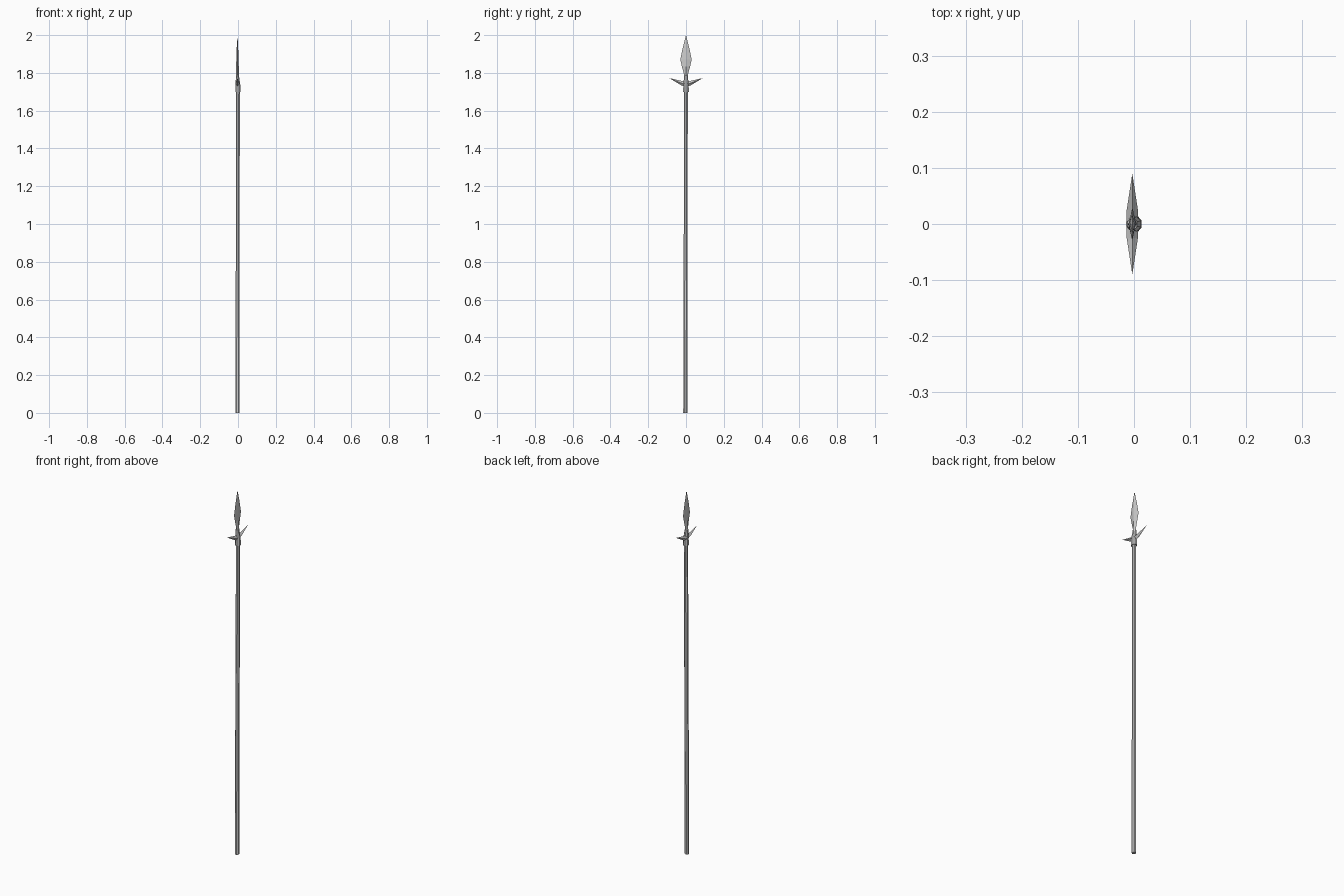
import bpy, bmesh, math
from mathutils import Vector

if "Cube" in bpy.data.objects:
    bpy.data.objects.remove(bpy.data.objects["Cube"])


def loft(name, rings):
    """Skin a list of rings (equal point counts) and cap both ends."""
    bm = bmesh.new()
    loops = [[bm.verts.new(p) for p in ring] for ring in rings]
    n = len(loops[0])
    for a, b in zip(loops, loops[1:]):
        for i in range(n):
            j = (i + 1) % n
            bm.faces.new((a[i], a[j], b[j], b[i]))
    bm.faces.new(loops[0][::-1])
    bm.faces.new(loops[-1])
    bmesh.ops.remove_doubles(bm, verts=bm.verts, dist=1e-5)
    bmesh.ops.recalc_face_normals(bm, faces=bm.faces)
    mesh = bpy.data.meshes.new(name)
    bm.to_mesh(mesh)
    bm.free()
    obj = bpy.data.objects.new(name, mesh)
    bpy.context.collection.objects.link(obj)
    return obj


def ring(cx, cy, z, rx, ry, n=8, turn=0.5):
    """Horizontal n-sided ring; turn is a fraction of one side."""
    return [Vector((cx + rx * math.cos(2 * math.pi * (i + turn) / n),
                    cy + ry * math.sin(2 * math.pi * (i + turn) / n), z))
            for i in range(n)]


# Slightly leaning wooden shaft
loft("shaft", [ring(-0.003, -0.004, 0, 0.0115, 0.0115),
               ring(0, 0, 1.72, 0.0105, 0.0105)])

# Flared socket around the shaft top
loft("socket", [ring(0, 0, 1.70, 0.0142, 0.017),
                ring(0, 0, 1.735, 0.0135, 0.015),
                ring(-0.003, 0, 1.785, 0.009, 0.011)])

# Leaf blade with diamond cross-section
BX = -0.003
loft("blade", [ring(BX, 0, z, t, w, 4, 0) for z, t, w in (
    (1.76, 0.009, 0.011), (1.79, 0.008, 0.010), (1.835, 0.007, 0.022),
    (1.87, 0.006, 0.030), (1.93, 0.004, 0.018), (2.0, 0, 0))])

# Pair of upswept side lugs
for side, label in ((1, "back"), (-1, "front")):
    sections = ((0, 1.740, 0.011, 0.016), (0.025, 1.746, 0.010, 0.012),
                (0.09, 1.773, 0, 0))
    loft(label + "_lug", [[Vector((BX + dx * hx, side * y, z + dz * hz))
                           for dx, dz in ((1, 0), (0, 1), (-1, 0), (0, -1))]
                          for y, z, hx, hz in sections])
